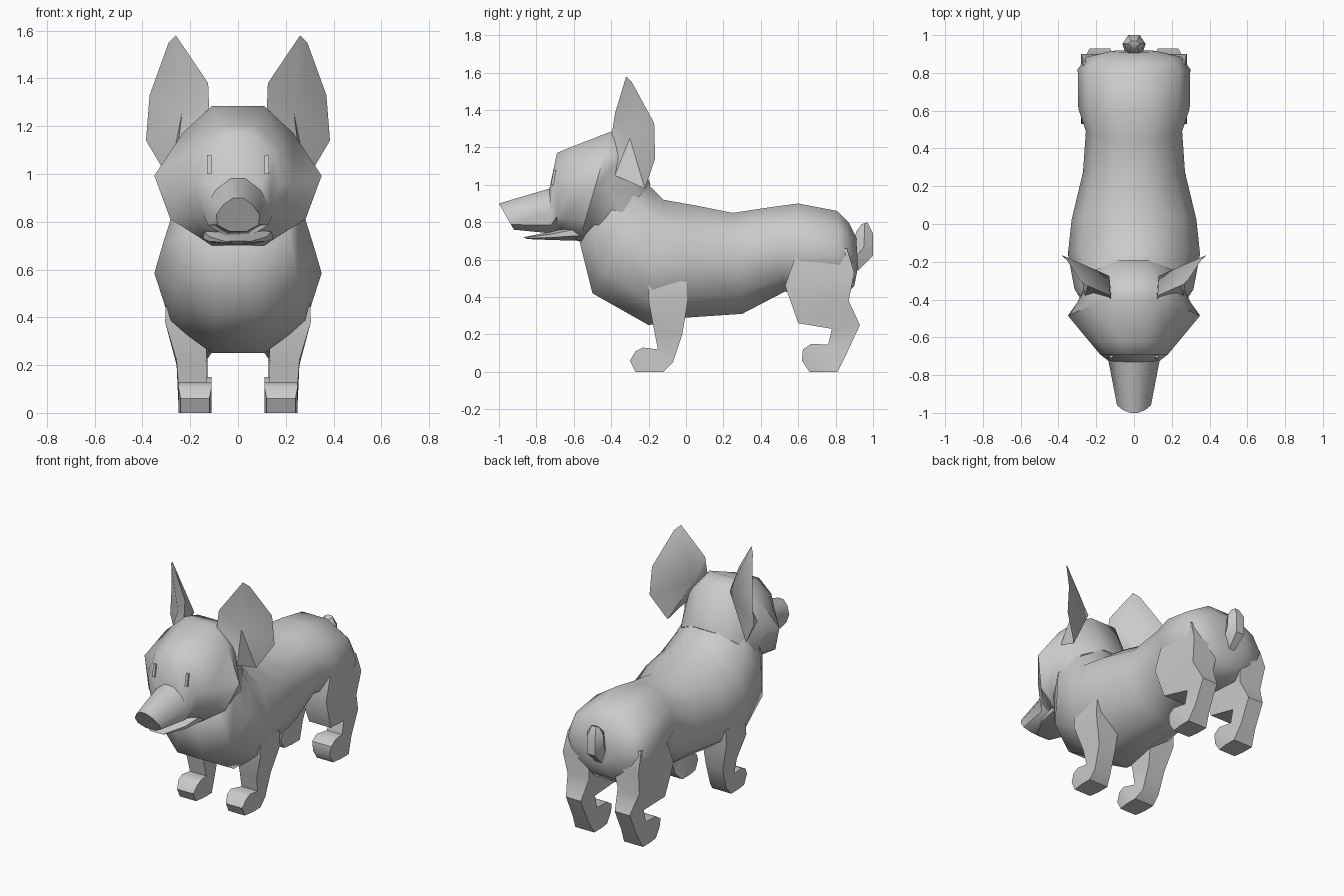
import bpy, bmesh, math
from mathutils import Vector


def finish(name, bm, mirror=False, angle=40):
    bmesh.ops.recalc_face_normals(bm, faces=bm.faces)
    me = bpy.data.meshes.new(name)
    bm.to_mesh(me)
    bm.free()
    ob = bpy.data.objects.new(name, me)
    bpy.context.collection.objects.link(ob)
    if mirror:
        ob.modifiers.new("Mirror", 'MIRROR')
    bpy.ops.object.select_all(action='DESELECT')
    ob.select_set(True)
    bpy.context.view_layer.objects.active = ob
    bpy.ops.object.shade_smooth_by_angle(angle=math.radians(angle))
    return ob


def loft(name, rings, n=8, mirror=False, angle=40):
    """Each ring: (y, z) of one end, (y, z) of the other end, x centre, half width,
    then optional taper towards the first end and pinch of its shoulders."""
    bm = bmesh.new()
    angs = [(i + 0.5) * 2 * math.pi / n for i in range(n)]
    mx = max(math.sin(a) for a in angs)
    mz = max(math.cos(a) for a in angs)
    loops = []
    for y1, z1, y2, z2, cx, w, *shape in rings:
        taper, pinch = shape or (0, 0)
        a, b = Vector((cx, y1, z1)), Vector((cx, y2, z2))
        mid, half = (a + b) / 2, (a - b) / 2
        loop = []
        for t in angs:
            c = math.cos(t) / mz
            k = 1 - taper * c - pinch * max(c, 0) * (1 - c)
            loop.append(bm.verts.new(mid + half * c + Vector((w * k * math.sin(t) / mx, 0, 0))))
        loops.append(loop)
    for p, q in zip(loops, loops[1:]):
        for i in range(n):
            j = (i + 1) % n
            bm.faces.new((p[i], p[j], q[j], q[i]))
    bm.faces.new(loops[0])
    bm.faces.new(loops[-1])
    return finish(name, bm, mirror, angle)


# Body, from neck to rump
loft("body", [
    (-0.24, 1.06, -0.57, 0.70, 0, 0.26),
    (-0.19, 0.99, -0.50, 0.42, 0, 0.315),
    (-0.12, 0.92, -0.20, 0.25, 0, 0.35),
    (0.05, 0.89, 0.00, 0.29, 0, 0.33),
    (0.25, 0.85, 0.30, 0.31, 0, 0.27),
    (0.45, 0.88, 0.53, 0.43, 0, 0.255),
    (0.60, 0.90, 0.62, 0.40, 0, 0.295),
    (0.81, 0.86, 0.83, 0.39, 0, 0.298),
    (0.87, 0.80, 0.90, 0.46, 0, 0.25),
    (0.91, 0.72, 0.92, 0.56, 0, 0.12)], n=10, angle=60)

# Head with muzzle
loft("head", [
    (-0.19, 1.00, -0.48, 0.69, 0, 0.26),
    (-0.29, 1.26, -0.54, 0.70, 0, 0.30, 0, 0.6),
    (-0.40, 1.285, -0.57, 0.70, 0, 0.35, 0, 0.8),
    (-0.62, 1.20, -0.64, 0.73, 0, 0.23, 0, 0.2),
    (-0.69, 1.17, -0.69, 0.75, 0, 0.18),
    (-0.73, 0.98, -0.72, 0.74, 0, 0.135, 0.25, 0),
    (-1.00, 0.90, -0.92, 0.76, 0, 0.09, 0.3, 0)], n=10, angle=50)

# Lower jaw
loft("lower_jaw", [
    (-0.55, 0.80, -0.55, 0.70, 0, 0.15),
    (-0.72, 0.75, -0.72, 0.705, 0, 0.12),
    (-0.87, 0.72, -0.85, 0.71, 0, 0.05)], n=8)

# Legs and paws, boxy in section
loft("front_leg", [
    (-0.20, 0.50, 0.01, 0.48, 0.22, 0.08),
    (-0.20, 0.38, 0.01, 0.38, 0.215, 0.09),
    (-0.17, 0.22, -0.02, 0.20, 0.195, 0.062),
    (-0.15, 0.12, -0.07, 0.05, 0.19, 0.06),
    (-0.23, 0.13, -0.12, 0.00, 0.18, 0.07),
    (-0.27, 0.11, -0.20, 0.00, 0.18, 0.07),
    (-0.30, 0.06, -0.27, 0.00, 0.18, 0.06)], n=4, mirror=True)
loft("hind_leg", [
    (0.60, 0.66, 0.86, 0.66, 0.18, 0.09),
    (0.53, 0.46, 0.90, 0.53, 0.185, 0.095),
    (0.60, 0.26, 0.87, 0.38, 0.185, 0.08),
    (0.78, 0.23, 0.93, 0.25, 0.18, 0.055),
    (0.76, 0.145, 0.86, 0.10, 0.18, 0.055),
    (0.67, 0.15, 0.81, 0.00, 0.18, 0.07),
    (0.625, 0.12, 0.73, 0.00, 0.18, 0.07),
    (0.62, 0.06, 0.66, 0.00, 0.18, 0.06)], n=4, mirror=True)

# Stub tail
loft("tail", [
    (0.86, 0.66, 0.92, 0.54, 0, 0.04),
    (0.90, 0.71, 1.00, 0.62, 0, 0.06),
    (0.91, 0.75, 1.00, 0.74, 0, 0.06),
    (0.94, 0.79, 0.97, 0.80, 0, 0.03)], n=6)

# Ears: a cupped rim closed by a front and a back fan
bm = bmesh.new()
rim = [bm.verts.new(p) for p in [
    (0.12, -0.40, 1.25), (0.125, -0.38, 1.38), (0.26, -0.32, 1.58), (0.29, -0.29, 1.55),
    (0.37, -0.17, 1.33), (0.385, -0.165, 1.14), (0.29, -0.22, 0.98), (0.26, -0.38, 1.05)]]
for centre in [(0.235, -0.30, 1.25), (0.13, -0.275, 1.26)]:
    c = bm.verts.new(centre)
    for i in range(len(rim)):
        bm.faces.new((rim[i], rim[(i + 1) % len(rim)], c))
finish("ear", bm, mirror=True)

# Eyes
bm = bmesh.new()
bmesh.ops.create_cube(bm, size=1)
for v in bm.verts:
    v.co = Vector((0.12 + v.co.x * 0.018, -0.70 + v.co.y * 0.03 + v.co.z * 0.015,
                   1.04 + v.co.z * 0.08))
finish("eye", bm, mirror=True)
